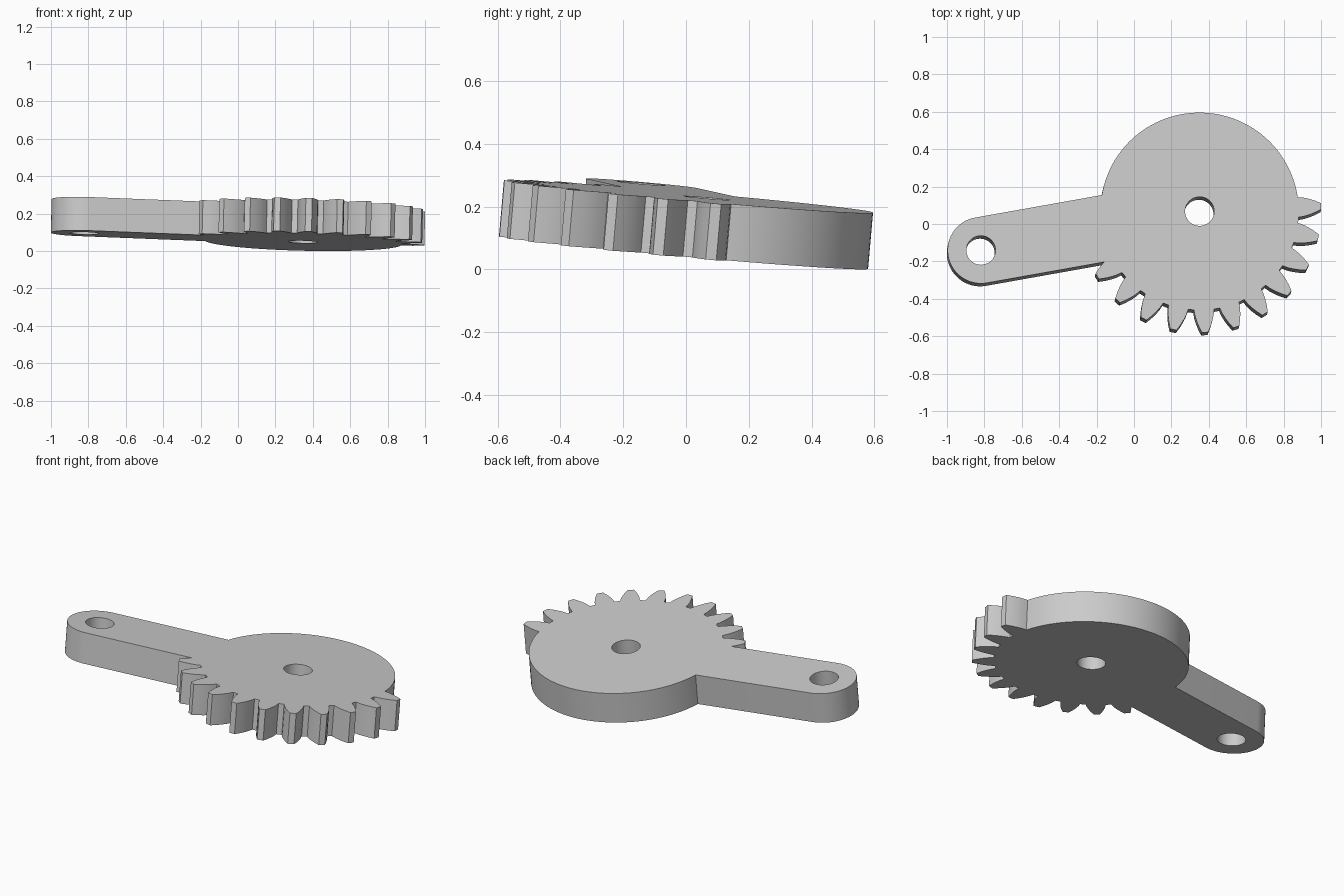
import bpy
import bmesh
import math
from mathutils import Vector

cube = bpy.data.objects.get("Cube")
if cube:
    bpy.data.objects.remove(cube, do_unlink=True)

HUB = Vector((0.35, 0.07))
PIVOT = Vector((-0.82, -0.14))
ROOT_R, ARM_R, HOLE_R = 0.53, 0.178, 0.078
THICK = 0.18
TEETH, FIRST, PITCH = 11, 2.5, 15
# Tooth flank: radius and half width, from root to tip
FLANK = [(ROOT_R, 0.054), (0.56, 0.05), (0.59, 0.042), (0.62, 0.031), (0.65, 0.017)]

axis = (HUB - PIVOT).normalized()
side = Vector((-axis.y, axis.x))
axis_deg = math.degrees(math.atan2(axis.y, axis.x))


def polar(centre, radius, deg):
    a = math.radians(deg)
    return centre + radius * Vector((math.cos(a), math.sin(a)))


def arc(centre, radius, start, end, steps):
    return [polar(centre, radius, start + (end - start) * i / steps) for i in range(steps + 1)]


def tooth(deg):
    """Both flanks of one tooth, in counter-clockwise order."""
    left = [polar(HUB, r, deg - math.degrees(math.asin(w / r))) for r, w in FLANK]
    right = [polar(HUB, r, deg + math.degrees(math.asin(w / r))) for r, w in reversed(FLANK)]
    return left + right


def below_arm(p):
    return -(p - PIVOT).dot(side) - ARM_R


# Toothed sector, starting where the arm's lower edge cuts the last tooth
gear = []
for i in reversed(range(TEETH)):
    gear += tooth(FIRST - PITCH * i)
while below_arm(gear[1]) < 0:
    gear.pop(0)
if below_arm(gear[0]) < 0:
    d0, d1 = below_arm(gear[0]), below_arm(gear[1])
    gear[0] = gear[0].lerp(gear[1], -d0 / (d1 - d0))

# Plain round rim, then the rounded arm end
base_deg = FIRST + math.degrees(math.asin(FLANK[0][1] / ROOT_R))
meet_deg = 180 + axis_deg - math.degrees(math.asin(ARM_R / ROOT_R))
rim = arc(HUB, ROOT_R, base_deg, meet_deg, 60)[1:]
arm_end = arc(PIVOT, ARM_R, axis_deg + 90, axis_deg + 270, 40)
outline = gear + rim + arm_end
holes = [arc(c, HOLE_R, 0, 360, 40)[:-1] for c in (HUB, PIVOT)]

# Fill the outline around the two holes and extrude it downwards
bm = bmesh.new()
edges = []
for loop in [outline] + holes:
    verts = [bm.verts.new((p.x, p.y, 0)) for p in loop]
    edges += [bm.edges.new((v, verts[i - 1])) for i, v in enumerate(verts)]
bmesh.ops.triangle_fill(bm, edges=edges, use_beauty=True, normal=(0, 0, 1))
result = bmesh.ops.extrude_face_region(bm, geom=bm.faces[:], use_keep_orig=True)
lower = [g for g in result["geom"] if isinstance(g, bmesh.types.BMVert)]
bmesh.ops.translate(bm, verts=lower, vec=(0, 0, -THICK))
bmesh.ops.recalc_face_normals(bm, faces=bm.faces[:])

# Tilt the plate slightly and rest its lowest edge on the ground
tilt = Vector((0, 0, 1)).rotation_difference(Vector((0.024, 0.088, 1)))
bm.transform(tilt.to_matrix().to_4x4())
xs = [v.co.x for v in bm.verts]
ys = [v.co.y for v in bm.verts]
zs = [v.co.z for v in bm.verts]
shift = Vector((-(min(xs) + max(xs)) / 2, -(min(ys) + max(ys)) / 2, -min(zs)))
bmesh.ops.translate(bm, verts=bm.verts[:], vec=shift)

mesh = bpy.data.meshes.new("sector_gear_lever")
bm.to_mesh(mesh)
bm.free()
lever = bpy.data.objects.new("sector_gear_lever", mesh)
bpy.context.collection.objects.link(lever)

# Single plain grey
grey = bpy.data.materials.new("light_grey")
grey.use_nodes = True
colour = (0.6, 0.6, 0.6, 1)
grey.diffuse_color = colour
grey.node_tree.nodes["Principled BSDF"].inputs["Base Color"].default_value = colour
mesh.materials.append(grey)

bpy.ops.object.select_all(action='DESELECT')
lever.select_set(True)
bpy.context.view_layer.objects.active = lever
bpy.ops.object.shade_smooth_by_angle(angle=math.radians(20))
